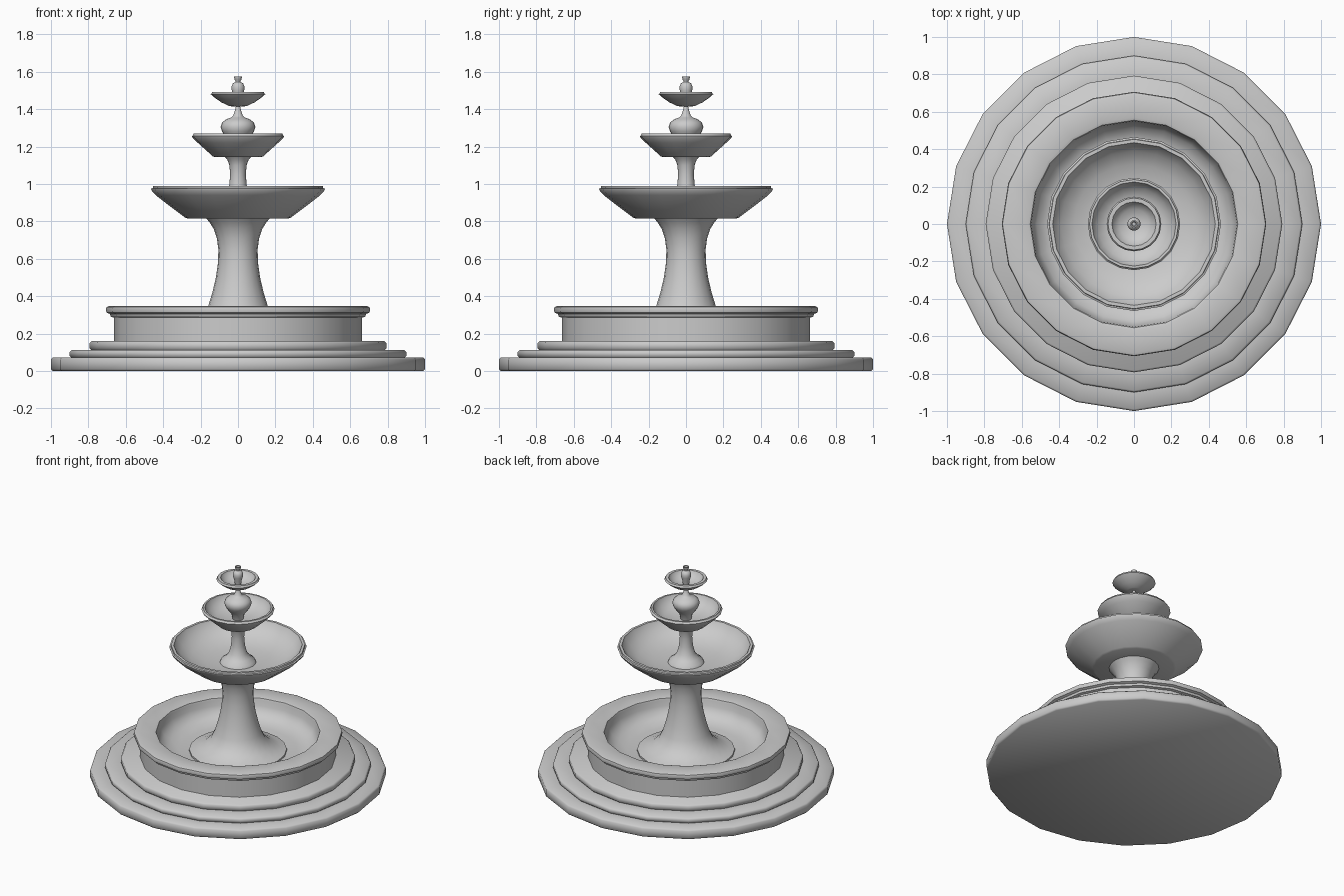
import bpy, bmesh, math

SIDES = 20

def lathe(name, profile):
    """Revolve (radius, height) points around z; ends are capped."""
    bm = bmesh.new()
    rings = []
    for r, z in profile:
        rings.append([bm.verts.new((r * math.cos(2 * math.pi * i / SIDES),
                                    r * math.sin(2 * math.pi * i / SIDES), z))
                      for i in range(SIDES)])
    for a, b in zip(rings, rings[1:]):
        for i in range(SIDES):
            j = (i + 1) % SIDES
            bm.faces.new((a[i], a[j], b[j], b[i]))
    bm.faces.new(rings[0][::-1])
    bm.faces.new(rings[-1])
    bmesh.ops.recalc_face_normals(bm, faces=bm.faces[:])
    me = bpy.data.meshes.new(name)
    bm.to_mesh(me)
    bm.free()
    ob = bpy.data.objects.new(name, me)
    bpy.context.collection.objects.link(ob)
    bpy.ops.object.select_all(action='DESELECT')
    ob.select_set(True)
    bpy.context.view_layer.objects.active = ob
    bpy.ops.object.shade_smooth_by_angle(angle=math.radians(50))
    return ob

# Three round steps
def step(r, z0, z1):
    b = 0.01
    return [(r - b, z0), (r, z0 + b), (r, z1 - b), (r - b, z1)]

lathe("base_steps", step(1.0, 0, 0.072) + step(0.9, 0.072, 0.112)
      + step(0.793, 0.112, 0.16))

# Pool wall with moulded rim and dished floor
lathe("pool_basin", [
    (0.663, 0.155), (0.663, 0.285), (0.68, 0.29), (0.685, 0.305),
    (0.703, 0.312), (0.707, 0.328), (0.703, 0.342), (0.69, 0.347),
    (0.57, 0.347), (0.555, 0.342), (0.55, 0.328), (0.545, 0.29),
    (0.52, 0.245), (0.47, 0.215), (0.40, 0.2)])

# Main column
lathe("main_column", [
    (0.33, 0.19), (0.33, 0.212), (0.29, 0.222), (0.23, 0.25), (0.185, 0.295),
    (0.16, 0.345), (0.137, 0.42), (0.118, 0.5), (0.107, 0.58), (0.105, 0.65),
    (0.113, 0.71), (0.13, 0.76), (0.152, 0.795), (0.175, 0.822)])

# Large bowl
lathe("large_bowl", [
    (0.27, 0.815), (0.285, 0.822), (0.36, 0.878), (0.44, 0.94),
    (0.462, 0.965), (0.465, 0.975), (0.455, 0.978), (0.453, 0.99),
    (0.435, 0.99), (0.428, 0.975), (0.39, 0.93), (0.32, 0.89),
    (0.22, 0.868), (0.1, 0.86)])

# Stem above the large bowl
lathe("middle_stem", [
    (0.125, 0.855), (0.115, 0.88), (0.085, 0.9), (0.06, 0.935), (0.047, 0.99),
    (0.042, 1.05), (0.046, 1.1), (0.057, 1.13), (0.075, 1.15)])

# Medium bowl
lathe("medium_bowl", [
    (0.125, 1.144), (0.135, 1.148), (0.215, 1.22), (0.243, 1.247),
    (0.247, 1.256), (0.24, 1.26), (0.238, 1.27), (0.225, 1.27),
    (0.22, 1.255), (0.195, 1.222), (0.15, 1.195), (0.06, 1.185)])

# Bulb and tapering neck
lathe("bulb_stem", [
    (0.035, 1.18), (0.045, 1.225), (0.065, 1.25), (0.085, 1.28), (0.093, 1.305),
    (0.085, 1.328), (0.065, 1.345), (0.038, 1.355), (0.026, 1.365),
    (0.016, 1.395), (0.01, 1.42)])

# Small bowl
lathe("small_bowl", [
    (0.035, 1.415), (0.05, 1.418), (0.09, 1.437), (0.13, 1.465),
    (0.146, 1.48), (0.141, 1.484), (0.139, 1.493), (0.118, 1.493),
    (0.11, 1.475), (0.08, 1.45), (0.03, 1.436)])

# Finial with cupped spout
lathe("finial", [
    (0.02, 1.43), (0.024, 1.47), (0.033, 1.498), (0.035, 1.52), (0.028, 1.537),
    (0.013, 1.546), (0.013, 1.552), (0.019, 1.558), (0.021, 1.574),
    (0.014, 1.574), (0.01, 1.56)])
